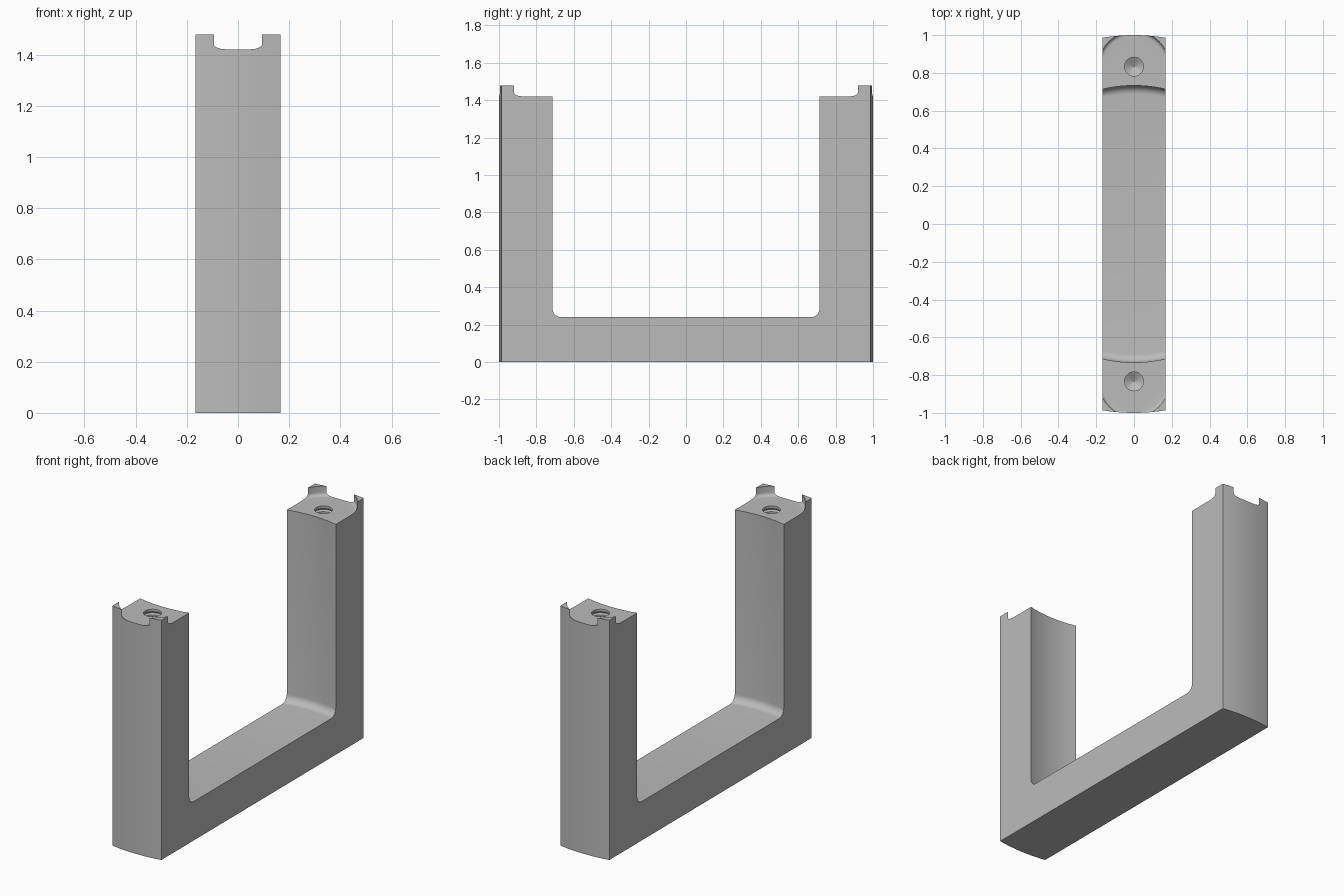
import bpy, bmesh, math

if "Cube" in bpy.data.objects:
    bpy.data.objects.remove(bpy.data.objects["Cube"])

HALF_W = 0.167      # half width of the handle
R_OUT, R_IN = 1.0, 0.733   # concentric outer and inner leg arcs
H, SEAT, BAR = 1.478, 1.42, 0.24   # tab height, leg seat, crossbar top
FILLET = 0.045
HOLE_Y = 0.833

grey = bpy.data.materials.new("plain grey")
grey.diffuse_color = (0.5, 0.5, 0.5, 1)
grey.use_nodes = True
grey.node_tree.nodes["Principled BSDF"].inputs["Base Color"].default_value = grey.diffuse_color


def make_object(name, bm):
    bmesh.ops.recalc_face_normals(bm, faces=bm.faces)
    mesh = bpy.data.meshes.new(name)
    bm.to_mesh(mesh)
    bm.free()
    mesh.materials.append(grey)
    obj = bpy.data.objects.new(name, mesh)
    bpy.context.collection.objects.link(obj)
    return obj


def skin(rings, cap=True):
    """Join closed rings of points with quads and cap both ends."""
    bm = bmesh.new()
    vs = [[bm.verts.new(p) for p in ring] for ring in rings]
    n = len(vs[0])
    for a, b in zip(vs, vs[1:]):
        for i in range(n):
            j = (i + 1) % n
            bm.faces.new((a[i], a[j], b[j], b[i]))
    bm.faces.new(vs[0])
    bm.faces.new(vs[-1])
    return bm


def revolve(profile, y, n=64):
    """Rings around a vertical axis from (radius, height) pairs."""
    return skin([[(r * math.cos(2 * math.pi * i / n),
                   y + r * math.sin(2 * math.pi * i / n), z)
                  for i in range(n)] for r, z in profile])


def u_section(x):
    """U outline in the yz plane at one x, following both arcs."""
    yo = math.sqrt(R_OUT ** 2 - x * x)
    yi = math.sqrt(R_IN ** 2 - x * x)
    half = [(yo, 0), (yo, H), (yi, H)]
    for k in range(9):
        a = math.pi / 2 * k / 8
        half.append((yi - FILLET + FILLET * math.cos(a),
                     BAR + FILLET - FILLET * math.sin(a)))
    full = half + [(-y, z) for y, z in reversed(half)]
    return [(x, y, z) for y, z in full]


# Handle body: two curved legs and the crossbar
N = 24
handle = make_object("handle", skin(
    [u_section(-HALF_W + 2 * HALF_W * i / N) for i in range(N + 1)]))

# Round seat pocket with a filleted floor edge, leaving the corner tabs
R_SEAT, R_EDGE = 0.188, 0.02
seat_profile = [(R_SEAT - R_EDGE + R_EDGE * math.sin(a),
                 SEAT + R_EDGE - R_EDGE * math.cos(a))
                for a in [math.pi / 2 * k / 6 for k in range(7)]]
seat_profile.append((R_SEAT, 1.6))

# Screw hole with ring grooves and a drill point
hole_profile = [(0.05, 1.5)]
for k in range(7):
    z = 1.405 - 0.03 * k
    hole_profile += [(0.05, z), (0.058, z - 0.01), (0.05, z - 0.02)]
hole_profile += [(0.05, 1.19), (0.0005, 1.16)]

cutters = []
for s in (-1, 1):
    cutters.append(make_object("seat_cutter", revolve(seat_profile, s * HOLE_Y)))
    ya, yb = sorted((s * 0.5, s * HOLE_Y))
    cutters.append(make_object("seat_opening_cutter", skin(
        [[(-0.3, ya, z), (0.3, ya, z), (0.3, yb, z), (-0.3, yb, z)]
         for z in (SEAT, 1.6)])))
    cutters.append(make_object("hole_cutter", revolve(hole_profile, s * HOLE_Y, 40)))

# Cut the pockets and holes, then discard the cutters
bpy.context.view_layer.objects.active = handle
handle.select_set(True)
for c in cutters:
    c.hide_render = True
    mod = handle.modifiers.new("cut", 'BOOLEAN')
    mod.operation = 'DIFFERENCE'
    mod.solver = 'EXACT'
    mod.object = c
    bpy.ops.object.modifier_apply(modifier=mod.name)
for c in cutters:
    bpy.data.objects.remove(c, do_unlink=True)

bpy.ops.object.shade_smooth_by_angle(angle=math.radians(30))
